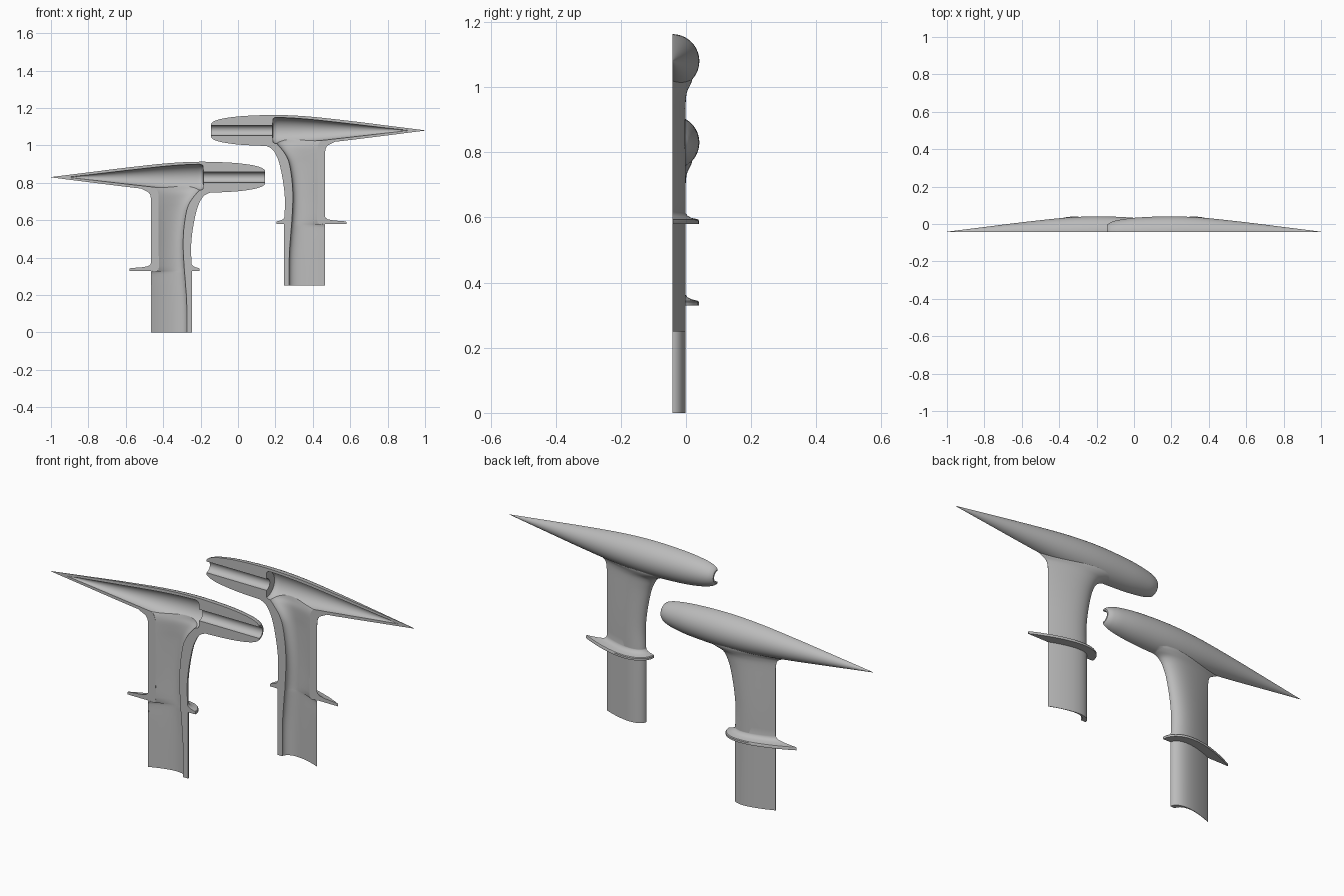
import bpy, bmesh, math
from mathutils import Vector, Matrix

if "Cube" in bpy.data.objects:
    bpy.data.objects.remove(bpy.data.objects["Cube"])

CUT_Y = -0.042     # flat parting face
AXIS_Z = 1.08      # pod centre line of the upper shell

grey = bpy.data.materials.new("light_grey")
grey.use_nodes = True
GREY = (0.5, 0.5, 0.5, 1)
grey.diffuse_color = GREY
grey.node_tree.nodes["Principled BSDF"].inputs["Base Color"].default_value = GREY


def smooth(points, steps):
    """Catmull-Rom curve through the given rows."""
    rows = [Vector(p) for p in points]
    rows = [rows[0]] + rows + [rows[-1]]
    out = []
    for a, b, c, d in zip(rows, rows[1:], rows[2:], rows[3:]):
        for i in range(steps):
            t = i / steps
            out.append(b + (c - a) * (t / 2) + (a * 2 - b * 5 + c * 4 - d) * (t * t / 2)
                       + (b * 3 - a - c * 3 + d) * (t ** 3 / 2))
    return out + [rows[-1]]


def skin(name, rings):
    """Closed solid through a list of equal rings."""
    bm = bmesh.new()
    loops = [[bm.verts.new(p) for p in ring] for ring in rings]
    n = len(loops[0])
    for low, high in zip(loops, loops[1:]):
        for i in range(n):
            j = (i + 1) % n
            bm.faces.new((low[i], low[j], high[j], high[i]))
    bm.faces.new(loops[0])
    bm.faces.new(loops[-1])
    bmesh.ops.recalc_face_normals(bm, faces=bm.faces)
    mesh = bpy.data.meshes.new(name)
    bm.to_mesh(mesh)
    bm.free()
    mesh.materials.append(grey)
    obj = bpy.data.objects.new(name, mesh)
    bpy.context.collection.objects.link(obj)
    return obj


def spindle(name, profile, sides=64):
    """Body of revolution along x from (x, radius) rows."""
    turn = [2 * math.pi * (i + 0.5) / sides for i in range(sides)]
    return skin(name, [[(x, CUT_Y + r * math.cos(a), AXIS_Z + r * math.sin(a))
                        for a in turn] for x, r in profile])


def foil_thickness(u):
    return (2.969 * math.sqrt(u) - 1.26 * u - 3.516 * u ** 2
            + 2.843 * u ** 3 - 1.036 * u ** 4) * 0.98 + 0.02 * (u > 0)


def foil(name, rows, count=24):
    """Upright loft of teardrop sections from (z, front, back, half thickness) rows."""
    us = [(1 - math.cos(math.pi * i / count)) / 2 for i in range(count + 1)]
    rings = []
    for z, front, back, half in rows:
        side = [(front + (back - front) * u, half * foil_thickness(u)) for u in us]
        rings.append([(x, CUT_Y + y, z) for x, y in side]
                     + [(x, CUT_Y - y, z) for x, y in reversed(side[1:])])
    return skin(name, rings)


def combine(target, tool, operation):
    mod = target.modifiers.new("join", 'BOOLEAN')
    mod.operation = operation
    mod.solver = 'EXACT'
    mod.object = tool
    bpy.context.view_layer.objects.active = target
    bpy.ops.object.modifier_apply(modifier=mod.name)
    bpy.data.objects.remove(tool)


# Outer solids: pod, strut and collar
pod = spindle("upper_shell", smooth([
    (-0.145, 0.035), (-0.138, 0.043), (-0.12, 0.053), (-0.08, 0.064), (0, 0.075),
    (0.1, 0.081), (0.2, 0.083), (0.3, 0.080), (0.42, 0.071), (0.6, 0.051),
    (0.8, 0.026), (1.0, 0.0008)], 5))
strut = foil("strut", smooth([
    (0.25, 0.246, 0.465, 0.040), (0.57, 0.247, 0.465, 0.040), (0.7, 0.251, 0.465, 0.040),
    (0.8, 0.242, 0.465, 0.040), (0.9, 0.222, 0.465, 0.040), (0.95, 0.203, 0.465, 0.041),
    (0.975, 0.187, 0.467, 0.043), (0.99, 0.168, 0.472, 0.047), (1.002, 0.135, 0.483, 0.053),
    (1.015, 0.10, 0.51, 0.059), (1.03, 0.08, 0.53, 0.062)], 4))
collar = foil("collar", [
    (0.58, 0.205, 0.58, 0.082), (0.59, 0.205, 0.58, 0.082), (0.594, 0.208, 0.575, 0.079),
    (0.596, 0.215, 0.55, 0.071), (0.599, 0.228, 0.51, 0.058), (0.605, 0.24, 0.48, 0.047),
    (0.613, 0.247, 0.469, 0.041), (0.625, 0.252, 0.463, 0.037)])
combine(pod, strut, 'UNION')
combine(pod, collar, 'UNION')

# Hollows: nose channel with wide tail chamber, then the strut duct
chamber = spindle("chamber", [(-0.2, 0.028), (0.185, 0.028), (0.187, 0.062), (0.197, 0.069)]
                  + smooth([(0.21, 0.070), (0.3, 0.066), (0.42, 0.056), (0.6, 0.036),
                            (0.8, 0.013), (0.91, 0.0008)], 5))
duct = foil("duct", smooth([
    (0.2, 0.273, 0.461, 0.034), (0.4, 0.274, 0.461, 0.034), (0.5, 0.280, 0.461, 0.034),
    (0.575, 0.286, 0.461, 0.034), (0.585, 0.287, 0.425, 0.034), (0.7, 0.293, 0.425, 0.034),
    (0.8, 0.290, 0.425, 0.034), (0.9, 0.275, 0.425, 0.034), (0.95, 0.255, 0.425, 0.034),
    (0.99, 0.225, 0.426, 0.037), (1.015, 0.203, 0.435, 0.044), (1.035, 0.196, 0.455, 0.048)], 4))
combine(pod, chamber, 'DIFFERENCE')
combine(pod, duct, 'DIFFERENCE')

# Trim away everything in front of the parting face
bpy.ops.mesh.primitive_cube_add(size=4, location=(0, CUT_Y - 2, 1))
combine(pod, bpy.context.object, 'DIFFERENCE')
bpy.ops.object.select_all(action='DESELECT')
pod.select_set(True)
bpy.context.view_layer.objects.active = pod
bpy.ops.object.shade_smooth_by_angle(angle=math.radians(35))

# Mirrored partner, a step lower
twin = bpy.data.objects.new("lower_shell", pod.data.copy())
bpy.context.collection.objects.link(twin)
twin.data.transform(Matrix.Translation((0, 0, -0.25)) @ Matrix.Scale(-1, 4, (1, 0, 0)))
twin.data.flip_normals()
